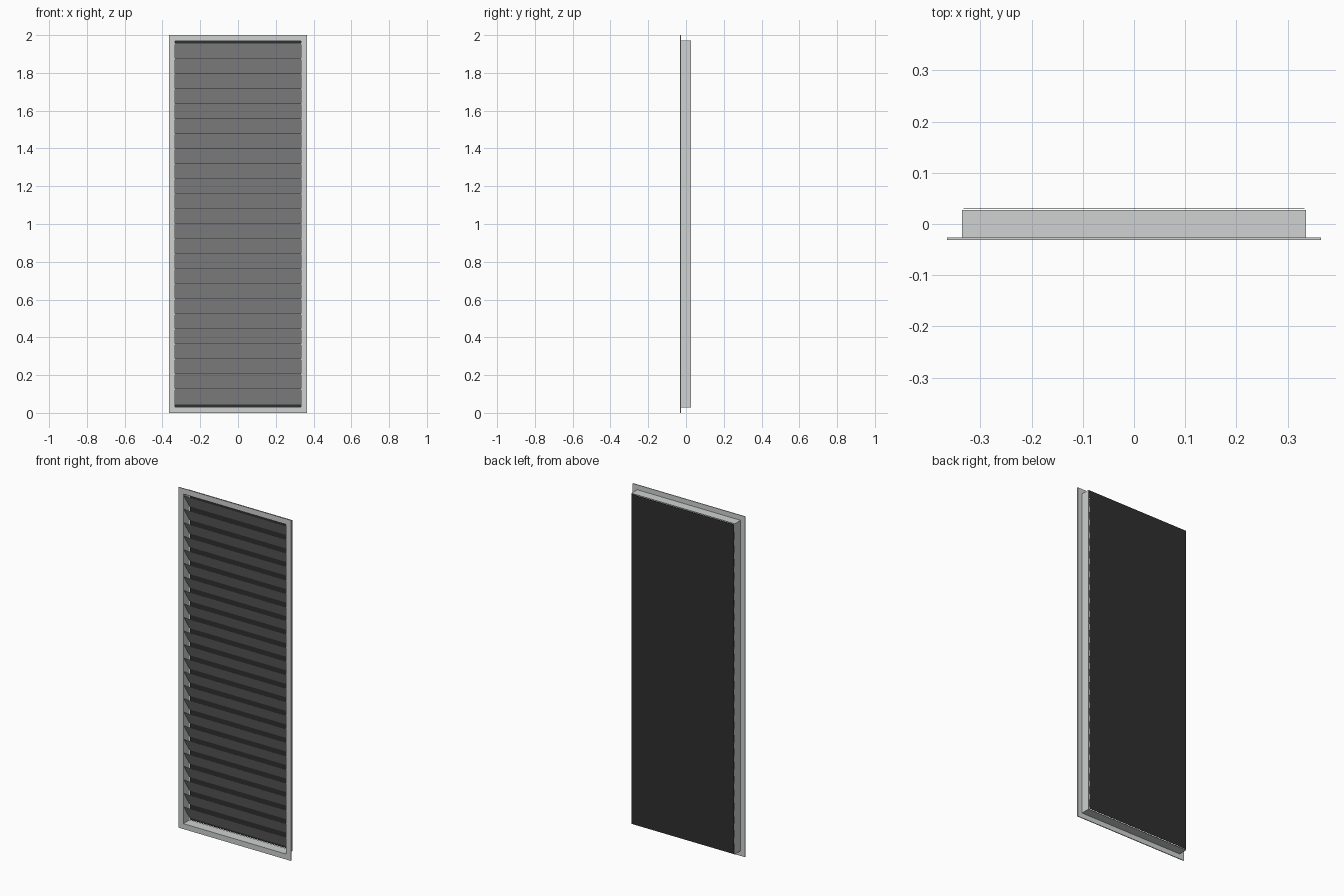
import bpy, bmesh
from mathutils import Vector

if "Cube" in bpy.data.objects:
    bpy.data.objects.remove(bpy.data.objects["Cube"])


def material(name, rgb):
    m = bpy.data.materials.new(name)
    m.diffuse_color = (*rgb, 1)
    m.use_nodes = True
    m.node_tree.nodes["Principled BSDF"].inputs["Base Color"].default_value = m.diffuse_color
    return m


ALU = material("light grey metal", (0.62, 0.645, 0.63))
SLAT = material("mid grey slat", (0.45, 0.465, 0.45))
MESH = material("near black screen", (0.029, 0.029, 0.029))


def make(name, bm, mat):
    bmesh.ops.recalc_face_normals(bm, faces=bm.faces)
    me = bpy.data.meshes.new(name)
    bm.to_mesh(me)
    bm.free()
    me.materials.append(mat)
    ob = bpy.data.objects.new(name, me)
    bpy.context.collection.objects.link(ob)
    return ob


def extrude_face(bm, corners, offset):
    """Solid made by sweeping a polygon along an offset."""
    f = bm.faces.new([bm.verts.new(c) for c in corners])
    r = bmesh.ops.extrude_face_region(bm, geom=[f], use_keep_orig=True)
    vs = [v for v in r["geom"] if isinstance(v, bmesh.types.BMVert)]
    bmesh.ops.translate(bm, verts=vs, vec=Vector(offset))


def rect(hx, hz, y):
    return [(-hx, y, 1 - hz), (hx, y, 1 - hz), (hx, y, 1 + hz), (-hx, y, 1 + hz)]


def ring(name, outer, inner, y0, y1, mat):
    """Rectangular frame between two half-size pairs, from y0 to y1."""
    bm = bmesh.new()
    loops = [[bm.verts.new(c) for c in rect(*s, y)]
             for s, y in ((outer, y0), (inner, y0), (inner, y1), (outer, y1))]
    for a, b in zip(loops, loops[1:] + loops[:1]):
        for i in range(4):
            j = (i + 1) % 4
            bm.faces.new((a[i], a[j], b[j], b[i]))
    return make(name, bm, mat)


# front flange and the duct sleeve behind it
ring("front_flange", (0.365, 1.0), (0.333, 0.968), -0.031, -0.026, ALU)
ring("sleeve", (0.336, 0.971), (0.333, 0.968), -0.026, 0.0275, ALU)

# back screen
bm = bmesh.new()
extrude_face(bm, rect(0.333, 0.968, 0.0305), (0, 0.0005, 0))
make("back_screen", bm, MESH)

# slanted slats: high edge at the front, low edge at the back
COUNT, PITCH, TOP, T = 24, 0.0795, 1.955, 0.002
bm = bmesh.new()
for i in range(COUNT):
    z = TOP - i * PITCH
    extrude_face(bm, [(-0.333, -0.026, z), (-0.333, 0.026, z - 0.081),
                      (-0.333, 0.026, z - 0.081 + T), (-0.333, -0.026, z + T)],
                 (0.666, 0, 0))
make("louvre_slats", bm, SLAT)
